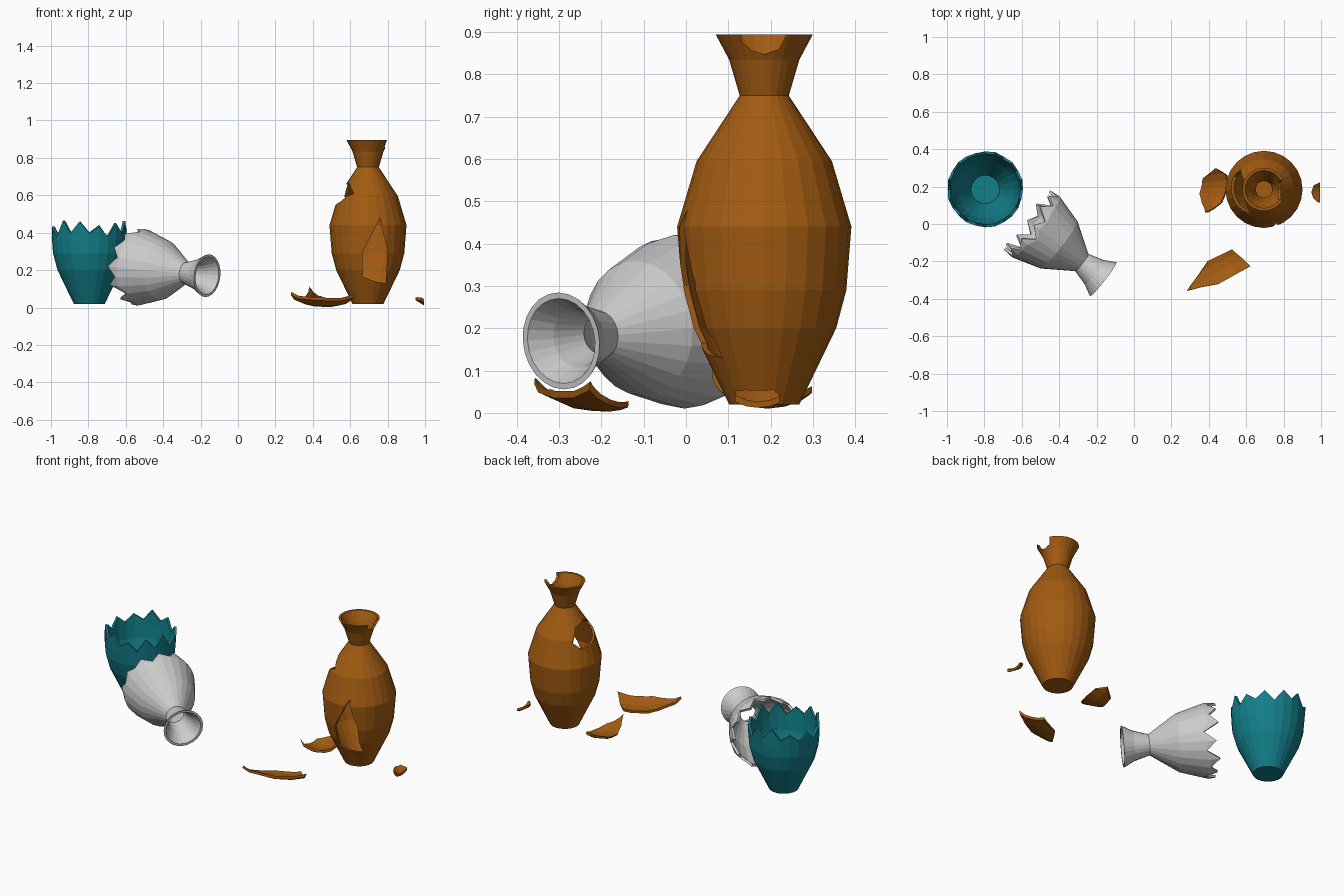
import bpy, bmesh, math, random
from mathutils import Matrix, Vector

if "Cube" in bpy.data.objects:
    bpy.data.objects.remove(bpy.data.objects["Cube"])

random.seed(4)
N = 24            # sides of every vase
T = 0.014         # wall thickness
PROFILE = [(.083, .02), (.17, .2), (.194, .29), (.206, .44),
           (.16, .595), (.058, .75), (.083, .835), (.115, .895)]


def radius(z):
    for (r0, z0), (r1, z1) in zip(PROFILE, PROFILE[1:]):
        if z <= z1:
            return r0 + (r1 - r0) * (z - z0) / (z1 - z0)
    return PROFILE[-1][0]


def material(name, col):
    m = bpy.data.materials.new(name)
    m.diffuse_color = (*col, 1)
    m.use_nodes = True
    m.node_tree.nodes["Principled BSDF"].inputs["Base Color"].default_value = m.diffuse_color
    return m


def add_object(name, bm, mat=None):
    bmesh.ops.recalc_face_normals(bm, faces=bm.faces)
    me = bpy.data.meshes.new(name)
    bm.to_mesh(me)
    bm.free()
    ob = bpy.data.objects.new(name, me)
    bpy.context.collection.objects.link(ob)
    if mat:
        me.materials.append(mat)
    return ob


def ring(z, inset=0):
    """One ring of (radius, height); z is a number or a list of heights."""
    zs = z if isinstance(z, list) else [z] * N
    return [(radius(h) - inset, h) for h in zs]


def lathe(name, rings, mat=None, closed=False):
    bm = bmesh.new()
    loops = []
    for rg in rings:
        loops.append([bm.verts.new((r * math.cos(i * math.tau / N),
                                    r * math.sin(i * math.tau / N), z))
                      for i, (r, z) in enumerate(rg)])
    pairs = list(zip(loops, loops[1:]))
    if closed:
        pairs.append((loops[-1], loops[0]))
    else:
        bm.faces.new(loops[0])
        bm.faces.new(loops[-1])
    for a, b in pairs:
        for i in range(N):
            j = (i + 1) % N
            bm.faces.new((a[i], a[j], b[j], b[i]))
    return add_object(name, bm, mat)


def cutter(name, poly, azimuth):
    """Prism through one side of the vase wall; poly is (sideways, height)."""
    bm = bmesh.new()
    near = [bm.verts.new((s, -.5, z)) for s, z in poly]
    far = [bm.verts.new((s, -.02, z)) for s, z in poly]
    bm.faces.new(near)
    bm.faces.new(far)
    for i in range(len(poly)):
        j = (i + 1) % len(poly)
        bm.faces.new((near[i], near[j], far[j], far[i]))
    bm.transform(Matrix.Rotation(math.radians(azimuth - 270), 4, 'Z'))
    ob = add_object(name, bm)
    ob.hide_render = True
    return ob


def boolean(ob, cut, operation):
    mod = ob.modifiers.new("cut", 'BOOLEAN')
    mod.operation, mod.object, mod.solver = operation, cut, 'EXACT'
    bpy.context.view_layer.update()
    me = bpy.data.meshes.new_from_object(
        ob.evaluated_get(bpy.context.evaluated_depsgraph_get()))
    ob.modifiers.clear()
    ob.data = me


orange = material("orange_clay", (.36, .105, .006))
teal = material("teal_glaze", (.006, .21, .25))
heights = [z for _, z in PROFILE]
floor = [(r - T, .035) for r, _ in ring(.035)]

# Tall standing vase
vase_rings = ([ring(z) for z in heights]
              + [ring(z, T) for z in reversed(heights[1:])] + [floor])
vase = lathe("tall_vase", vase_rings, orange)
whole = vase.data.copy()

# Holes: name, outline, azimuth, heading, pitch, shard centre
BREAKS = [
    ("front_shard", [(.065, .48), (.08, .40), (.105, .31), (.095, .13), (.04, .138),
                     (-.03, .165), (-.03, .30), (.015, .38)],
     270, 206, -16, (.453, -.247), .003),
    ("shoulder_shard", [(.13, .61), (.08, .565), (0, .545), (-.07, .54),
                        (-.105, .585), (-.05, .655), (.03, .672), (.08, .65)],
     180, 180, 27, (.425, .18), .01),
    ("rim_shard", [(-.058, .92), (-.054, .88), (-.03, .857), (.0, .848),
                   (.035, .86), (.05, .89), (.05, .92)],
     0, 0, 4, (.972, .168), .012),
]
for name, poly, az, heading, pitch, centre, low in BREAKS:
    cut = cutter(name + "_cutter", poly, az)
    boolean(vase, cut, 'DIFFERENCE')
    # The missing piece, laid on the ground with its outside down
    shard = bpy.data.objects.new(name, whole.copy())
    bpy.context.collection.objects.link(shard)
    boolean(shard, cut, 'INTERSECT')
    lay = Matrix(((0, 0, 1), (1, 0, 0), (0, 1, 0))).to_4x4()
    shard.data.transform(Matrix.Rotation(math.radians(heading), 4, 'Z')
                         @ Matrix.Rotation(math.radians(pitch), 4, 'Y')
                         @ lay @ Matrix.Rotation(math.radians(270 - az), 4, 'Z'))
    co = [v.co for v in shard.data.vertices]
    lo = [min(c[k] for c in co) for k in range(3)]
    hi = [max(c[k] for c in co) for k in range(3)]
    shard.location = (centre[0] - (lo[0] + hi[0]) / 2,
                      centre[1] - (lo[1] + hi[1]) / 2, low - lo[2])
    bpy.data.objects.remove(cut)
vase.location = (.695, .185, 0)

# Jagged break line shared by the two halves of the broken vase
jag = [random.uniform(.42, .47) if i % 2 else random.uniform(.37, .405)
       for i in range(N)]

# Teal lower half
low_z = [.02, .2, .29, .36]
lower = lathe("broken_vase_base",
              [ring(z) for z in low_z] + [ring(jag), ring(jag, T)]
              + [ring(z, T) for z in reversed(low_z[1:])] + [floor], teal)
lower.location = (-.795, .185, 0)

# Grey upper half, lying on its side
belly = [max(.44, h + .01) for h in jag]
up = [jag, belly] + heights[4:]
upper = lathe("broken_vase_top",
              [ring(z) for z in up] + [ring(z, T) for z in reversed(up)],
              closed=True)
axis = Vector((.789, -.614, -.1)).normalized()
turn = axis.to_track_quat('Z', 'Y').to_matrix().to_4x4()
upper.matrix_world = (Matrix.Translation((-.165, -.295, .17)) @ turn
                      @ Matrix.Translation((0, 0, -.895)))
